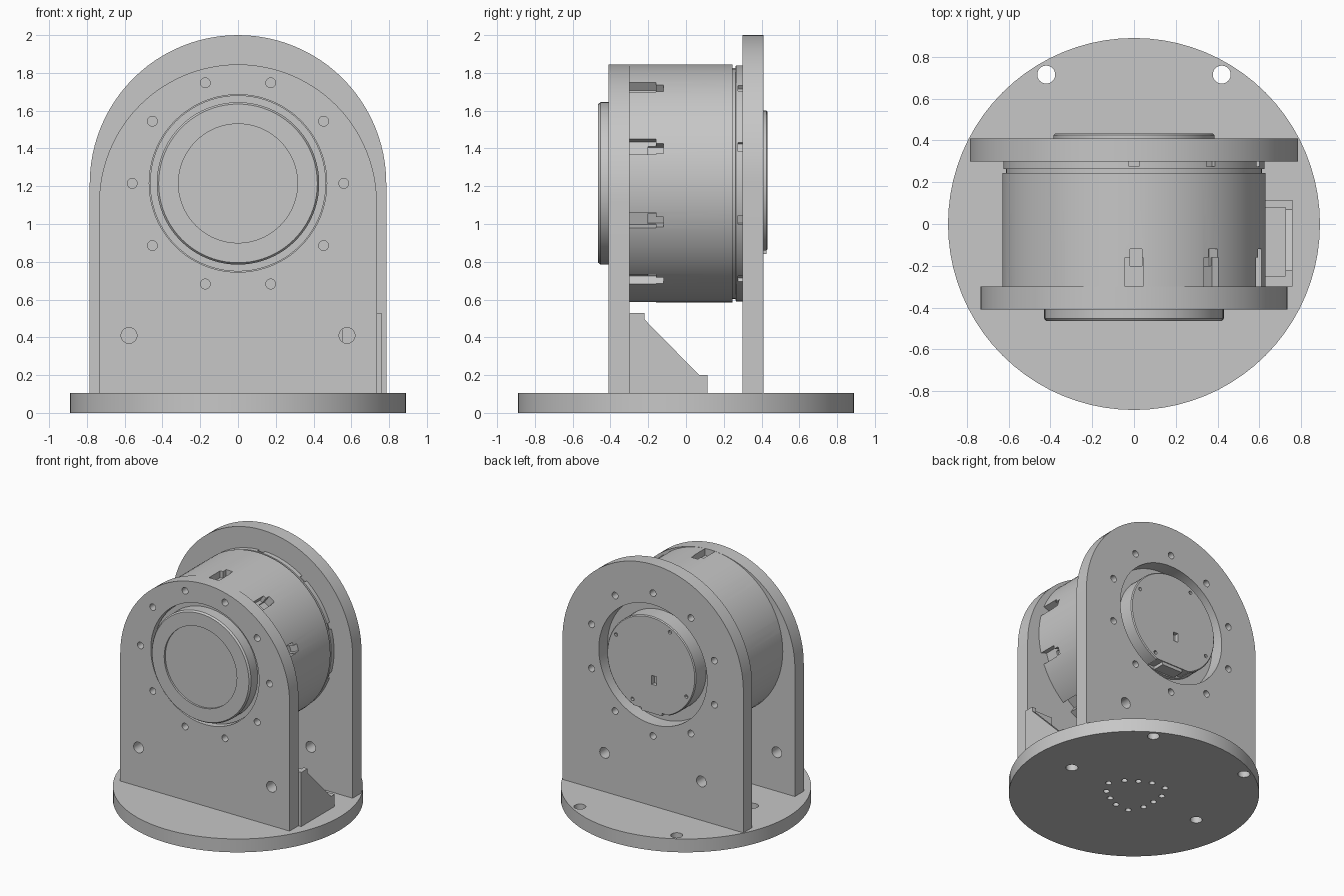
import bpy, bmesh
from math import pi, cos, sin, radians
from mathutils import Matrix, Vector

cube = bpy.data.objects.get("Cube")
if cube:
    bpy.data.objects.remove(cube, do_unlink=True)

grey = bpy.data.materials.new("machined grey")
grey.use_nodes = True
COLOUR = (0.57, 0.57, 0.57, 1)
grey.diffuse_color = COLOUR
grey.node_tree.nodes["Principled BSDF"].inputs["Base Color"].default_value = COLOUR

AXIS_Z = 1.215      # height of the drum axis
BASE_TOP = 0.105
FACE_Y = Matrix.Rotation(pi / 2, 4, 'X')


def finish(bm, name):
    bmesh.ops.recalc_face_normals(bm, faces=bm.faces)
    mesh = bpy.data.meshes.new(name)
    bm.to_mesh(mesh)
    bm.free()
    mesh.materials.append(grey)
    obj = bpy.data.objects.new(name, mesh)
    bpy.context.collection.objects.link(obj)
    return obj


def activate(obj):
    bpy.ops.object.select_all(action='DESELECT')
    obj.select_set(True)
    bpy.context.view_layer.objects.active = obj


def smooth(obj):
    activate(obj)
    bpy.ops.object.shade_smooth_by_angle(angle=radians(30))


def add_box(bm, x, y, z):
    """Box between (min, max) pairs."""
    mid = Vector([sum(p) / 2 for p in (x, y, z)])
    size = [p[1] - p[0] for p in (x, y, z)]
    bmesh.ops.create_cube(bm, size=1, matrix=Matrix.Translation(mid) @ Matrix.Diagonal((*size, 1)))


def add_rod(bm, centre, radius, length, along_y=True, sides=24):
    turn = FACE_Y if along_y else Matrix()
    bmesh.ops.create_cone(bm, cap_ends=True, segments=sides, radius1=radius, radius2=radius,
                          depth=length, matrix=Matrix.Translation(centre) @ turn)


def cut(obj, bm):
    cutter = finish(bm, "cutter")
    cutter.hide_render = True
    activate(obj)
    mod = obj.modifiers.new("cut", 'BOOLEAN')
    mod.operation = 'DIFFERENCE'
    mod.solver = 'EXACT'
    mod.object = cutter
    bpy.ops.object.modifier_apply(modifier=mod.name)
    bpy.data.objects.remove(cutter, do_unlink=True)


def extrude(name, points, vector):
    bm = bmesh.new()
    face = bm.faces.new([bm.verts.new(p) for p in points])
    out = bmesh.ops.extrude_face_region(bm, geom=[face])
    bmesh.ops.translate(bm, vec=vector, verts=[v for v in out["geom"] if isinstance(v, bmesh.types.BMVert)])
    return finish(bm, name)


def lathe(name, profile, steps=80):
    """Turn (radius, y) points about the drum axis."""
    bm = bmesh.new()
    verts = [bm.verts.new((r, y, AXIS_Z)) for r, y in profile]
    edges = [bm.edges.new(pair) for pair in zip(verts, verts[1:])]
    bmesh.ops.spin(bm, geom=verts + edges, cent=(0, 0, AXIS_Z), axis=(0, 1, 0), angle=2 * pi, steps=steps)
    bmesh.ops.remove_doubles(bm, verts=bm.verts, dist=0.0001)
    return finish(bm, name)


def ring(first, count=10):
    return [radians(first + 360 * i / count) for i in range(count)]


def on_axis(angle, radius, y):
    return Vector((radius * cos(angle), y, AXIS_Z + radius * sin(angle)))


def cut_slots(obj, depth_r, y, width):
    """Ring of ten pockets cut into the outside of a turned part."""
    for a in ring(18):
        bm = bmesh.new()
        add_box(bm, (depth_r, 0.7), y, width)
        bm.transform(Matrix.Translation((0, 0, AXIS_Z)) @ Matrix.Rotation(-a, 4, 'Y'))
        cut(obj, bm)


def arch_plate(name, half, centre_z, y0, y1, bore, first_bolt, hole_x):
    """Upright plate with round top, bore, bolt ring and two lower holes."""
    n = 48
    points = [(-half, y0, BASE_TOP), (half, y0, BASE_TOP)]
    points += [(half * cos(pi * i / n), y0, centre_z + half * sin(pi * i / n)) for i in range(n + 1)]
    plate = extrude(name, points, (0, y1 - y0, 0))
    bm = bmesh.new()
    mid, deep = (y0 + y1) / 2, 0.3
    add_rod(bm, (0, mid, AXIS_Z), bore, deep, sides=80)
    for a in ring(first_bolt):
        add_rod(bm, on_axis(a, 0.56, mid), 0.026, deep)
    for side in (-1, 1):
        add_rod(bm, (side * hole_x, mid, 0.41), 0.042, deep)
    cut(plate, bm)
    smooth(plate)


# Round base with mounting holes and a rounded triangle of small holes
bm = bmesh.new()
add_rod(bm, (0, 0, BASE_TOP / 2), 0.89, BASE_TOP, False, 80)
base = finish(bm, "base_disc")
bm = bmesh.new()
for side in (-1, 1):
    for x, y in ((0.42, 0.715), (0.577, 0)):
        add_rod(bm, (side * x, y, 0), 0.043, 0.5, False)
for i, a in enumerate(ring(0, 12)):
    r = (0.235, 0.2, 0.18, 0.2)[i % 4]
    add_rod(bm, (r * cos(a), r * sin(a), 0), 0.022, 0.5, False, 16)
cut(base, bm)
smooth(base)

# Upright plates
arch_plate("front_plate", 0.735, 1.11, -0.41, -0.3, 0.47, 0, 0.577)
arch_plate("back_plate", 0.785, 1.215, 0.3, 0.41, 0.47, 18, 0.42)

# Front cap with shallow round recess and bevelled rim
cap = lathe("front_cap", [
    (0, -0.45), (0.315, -0.45), (0.315, -0.465), (0.42, -0.465), (0.43, -0.452),
    (0.43, -0.37), (0.466, -0.37), (0.466, -0.301), (0, -0.301)])
smooth(cap)

# Motor drum with stepped bolt pockets
drum = lathe("motor_drum", [(0, -0.301), (0.63, -0.301), (0.63, 0.245), (0, 0.245)])
cut_slots(drum, 0.575, (-0.35, -0.16), (-0.043, 0.043))
cut_slots(drum, 0.56, (-0.2, -0.12), (-0.038, 0.018))
smooth(drum)

# Rear flange: narrow groove, then a notched ring
flange = lathe("rear_flange", [
    (0, 0.245), (0.612, 0.245), (0.612, 0.262), (0.625, 0.264), (0.625, 0.299), (0, 0.299)])
cut_slots(flange, 0.6, (0.275, 0.35), (-0.025, 0.025))
smooth(flange)

# Rear cover with connector notch, screw holes and small slot
cover = lathe("rear_cover", [(0, 0.299), (0.385, 0.299), (0.385, 0.425), (0.378, 0.432), (0, 0.432)])
bm = bmesh.new()
add_box(bm, (-0.15, 0.15), (0.33, 0.6), (0.7, 0.865))
add_box(bm, (-0.045, -0.005), (0.4, 0.6), (1.07, 1.14))
for a in ring(28, 4):
    add_rod(bm, on_axis(a, 0.345, 0.44), 0.014, 0.06, sides=12)
cut(cover, bm)
smooth(cover)

# Connector sitting in the notch
bm = bmesh.new()
add_box(bm, (-0.09, 0.09), (0.32, 0.425), (0.84, 0.868))
finish(bm, "rear_connector")

# Side bracket: profiled web plus front and rear walls
outline = [(-0.3, BASE_TOP), (0.115, BASE_TOP), (0.115, 0.2), (0.07, 0.2), (-0.22, 0.495), (-0.22, 0.53), (-0.3, 0.53)]
extrude("bracket_web", [(0.725, y, z) for y, z in outline], (0.034, 0, 0))
bm = bmesh.new()
add_box(bm, (0.55, 0.725), (-0.3, -0.25), (BASE_TOP, 0.53))
add_box(bm, (0.55, 0.725), (0.08, 0.115), (BASE_TOP, 0.2))
finish(bm, "bracket_walls")
